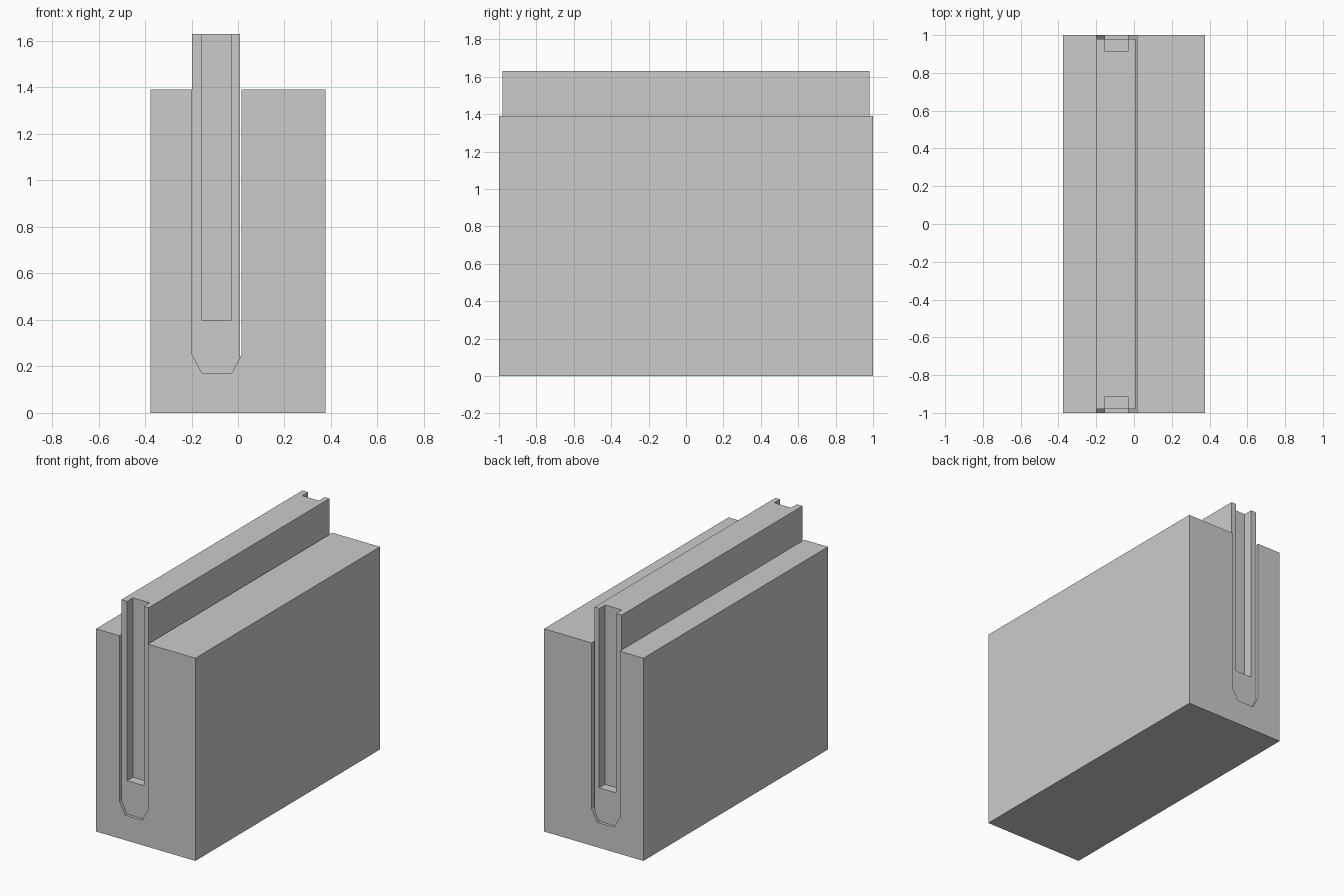
import bpy, bmesh

if "Cube" in bpy.data.objects:
    bpy.data.objects.remove(bpy.data.objects["Cube"])

def extrude_profile(name, pts, y0, y1):
    """Extrude an xz outline from y0 to y1."""
    bm = bmesh.new()
    face = bm.faces.new([bm.verts.new((x, y0, z)) for x, z in pts])
    ext = bmesh.ops.extrude_face_region(bm, geom=[face])
    verts = [v for v in ext["geom"] if isinstance(v, bmesh.types.BMVert)]
    bmesh.ops.translate(bm, verts=verts, vec=(0, y1 - y0, 0))
    bmesh.ops.recalc_face_normals(bm, faces=bm.faces[:])
    me = bpy.data.meshes.new(name)
    bm.to_mesh(me)
    bm.free()
    ob = bpy.data.objects.new(name, me)
    bpy.context.collection.objects.link(ob)
    return ob

W, H, TOP = 0.377, 1.39, 1.63
SL, SR = -0.198, 0.016        # slot sides
FL, FR = -0.155, -0.028       # slot floor and groove sides

# Block with a chamfer-bottomed slot running its full length
extrude_profile("slotted_block", [
    (-W, 0), (W, 0), (W, H), (SR, H), (SR, 0.252), (FR, 0.171),
    (FL, 0.171), (SL, 0.252), (SL, H), (-W, H)], -1, 1)

# Bar seated in the slot, slightly shorter and narrower than it
bar = extrude_profile("inserted_bar", [
    (SL, 0.252), (FL, 0.171), (FR, 0.171), (0.008, 0.237),
    (0.008, TOP), (SL, TOP)], -0.98, 0.98)

# Vertical groove in each end of the bar, open at the top
for side, s in (("front", -1), ("back", 1)):
    cutter = extrude_profile(side + "_groove_cutter", [
        (FL, 0.4), (FR, 0.4), (FR, TOP + 0.2), (FL, TOP + 0.2)],
        s * 0.917, s * 1.1)
    cutter.hide_render = True
    cutter.hide_viewport = True
    mod = bar.modifiers.new(side + "_groove", 'BOOLEAN')
    mod.operation = 'DIFFERENCE'
    mod.solver = 'EXACT'
    mod.object = cutter
